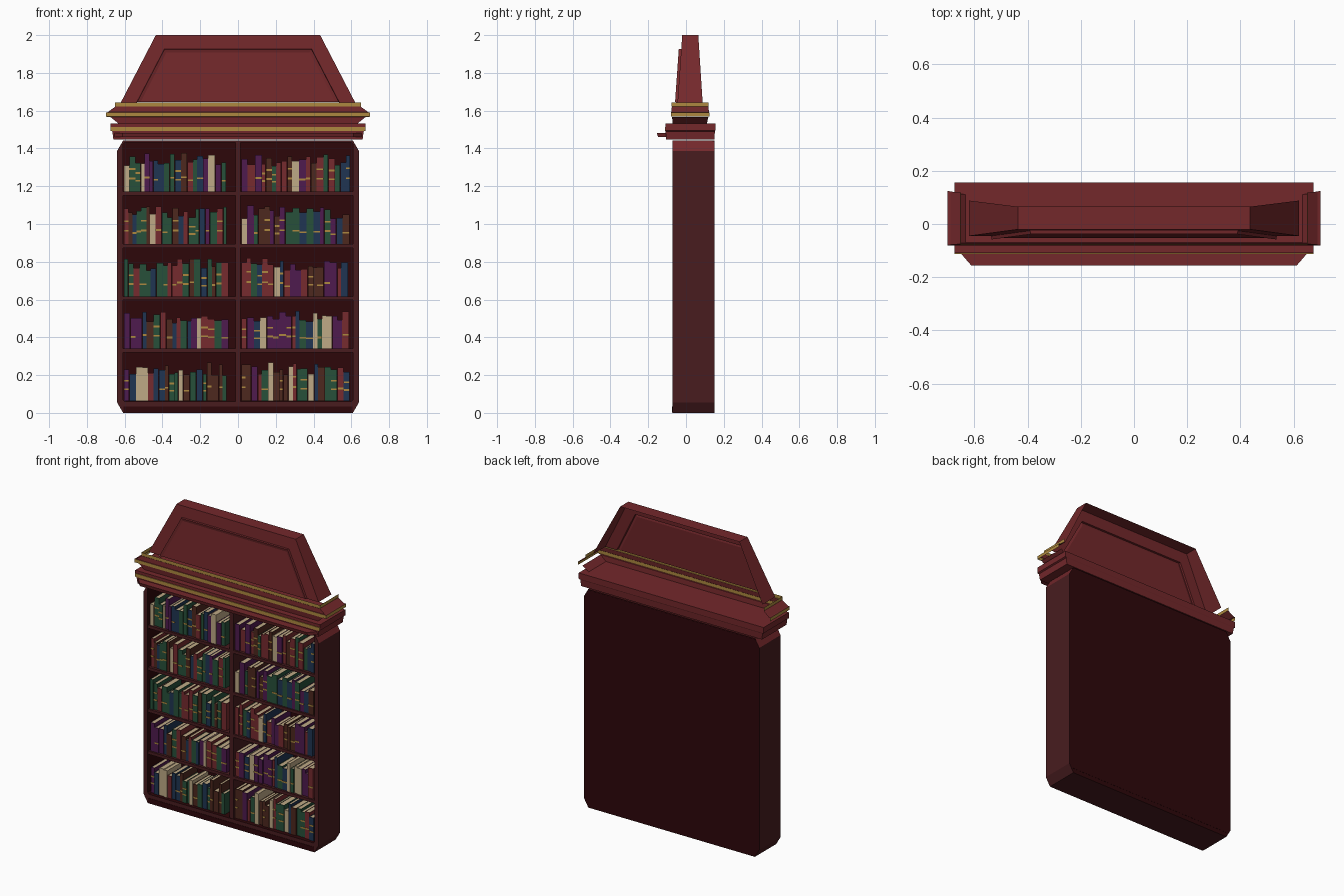
import bpy, bmesh, random

if "Cube" in bpy.data.objects:
    bpy.data.objects.remove(bpy.data.objects["Cube"])
random.seed(11)

COLOURS = {
    "crown_red": (0.172, 0.021, 0.024), "frame_brown": (0.065, 0.0115, 0.0135),
    "interior_maroon": (0.027, 0.002, 0.003), "gold_trim": (0.42, 0.25, 0.05),
    "book_red": (0.18, 0.024, 0.028), "book_green": (0.02, 0.08, 0.042),
    "book_navy": (0.014, 0.035, 0.085), "book_purple": (0.078, 0.011, 0.078),
    "book_brown": (0.075, 0.021, 0.013), "paper_cream": (0.52, 0.40, 0.24)}
MATS = []
for n, c in COLOURS.items():
    m = bpy.data.materials.new(n)
    m.diffuse_color = (*c, 1)
    m.use_nodes = True
    m.node_tree.nodes["Principled BSDF"].inputs["Base Color"].default_value = m.diffuse_color
    MATS.append(m)
RED, BROWN, MAROON, GOLD, B_RED, B_GREEN, B_NAVY, B_PURPLE, B_BROWN, CREAM = range(10)


def finish(bm, name, recalc=True):
    if recalc:
        bmesh.ops.recalc_face_normals(bm, faces=bm.faces)
    me = bpy.data.meshes.new(name)
    bm.to_mesh(me)
    bm.free()
    for m in MATS:
        me.materials.append(m)
    ob = bpy.data.objects.new(name, me)
    bpy.context.collection.objects.link(ob)
    return ob


def bridge(bm, a, b, mat):
    for i in range(len(a)):
        j = (i + 1) % len(a)
        f = bm.faces.new((a[i], a[j], b[j], b[i]))
        f.material_index = mat(i) if callable(mat) else mat


def add_box(bm, x0, x1, y0, y1, z0, z1, mat):
    r = [[bm.verts.new(p) for p in ((x0, y0, z), (x1, y0, z), (x1, y1, z), (x0, y1, z))] for z in (z0, z1)]
    bridge(bm, r[0], r[1], mat)
    for q in r:
        bm.faces.new(q).material_index = mat


def box(name, *args):
    bm = bmesh.new()
    add_box(bm, *args)
    return finish(bm, name)


def loft(rings, mats):
    """Stack rectangles (half width, y0, y1, z), one colour per step."""
    bm = bmesh.new()
    vs = [[bm.verts.new(p) for p in ((-h, a, z), (h, a, z), (h, b, z), (-h, b, z))] for h, a, b, z in rings]
    for r, s, m in zip(vs, vs[1:], mats):
        bridge(bm, r, s, m)
    bm.faces.new(vs[0]).material_index = mats[0]
    bm.faces.new(vs[-1]).material_index = mats[-1]
    bmesh.ops.recalc_face_normals(bm, faces=bm.faces)
    return bm


def open_up(bm, keep_top=False):
    """Remove the back and the caps, leaving a shell."""
    back = [f for f in bm.faces if all(v.co.y > 0.03 for v in f.verts)]
    caps = [f for f in bm.faces if f.normal.z < -0.99 or (f.normal.z > 0.99 and not keep_top)]
    bmesh.ops.delete(bm, geom=list(set(back + caps)), context='FACES')


def octagon(w, c, z0, z1, d):
    return [(-c, z0), (c, z0), (w, z0 + d), (w, z1 - d), (c, z1), (-c, z1), (-w, z1 - d), (-w, z0 + d)]


# Cabinet shell: chamfered ring, red on the upper chamfers
bm = bmesh.new()
F, B = -0.072, 0.15
outer, inner = octagon(0.64, 0.608, 0, 1.442, 0.055), octagon(0.61, 0.60, 0.06, 1.432, 0.01)
of, ob_, nf, nb = [[bm.verts.new((x, y, z)) for x, z in pts]
                   for pts, y in ((outer, F), (outer, B), (inner, F), (inner, B))]
bridge(bm, of, ob_, lambda i: RED if i in (3, 4, 5) else BROWN)
bridge(bm, nf, nb, MAROON)
bridge(bm, of, nf, BROWN)
bridge(bm, ob_, nb, MAROON)
finish(bm, "cabinet_frame")
box("back_panel", -0.612, 0.612, 0.14, 0.151, 0.03, 1.436, MAROON)
box("kick_plate", -0.605, 0.605, F - 0.002, F, 0.003, 0.035, MAROON)
box("centre_divider", -0.013, 0.013, F + 0.004, 0.14, 0.06, 1.432, BROWN)

# Shelves
PITCH, BASE = 0.277, 0.063
for k in range(1, 5):
    z = BASE + k * PITCH
    box("shelf", -0.61, 0.61, F + 0.006, 0.14, z - 0.02, z, BROWN)


# Books: spine, two boards, page block and gold bands
def add_book(bm, x, w, z, h, y, d, mat, bands):
    x1 = x + w
    add_box(bm, x, x1, y, y + 0.004, z, z + h, mat)
    add_box(bm, x, x + 0.002, y + 0.004, y + d, z, z + h, mat)
    add_box(bm, x1 - 0.002, x1, y + 0.004, y + d, z, z + h, mat)
    add_box(bm, x + 0.002, x1 - 0.002, y + 0.004, y + d - 0.003, z + 0.002, z + h - 0.002, CREAM)
    for t in bands:
        add_box(bm, x, x1, y - 0.002, y, z + h * t, z + h * t + 0.009, GOLD)


COVERS = [B_RED, B_GREEN, B_NAVY, B_PURPLE, B_BROWN] * 2 + [B_GREEN, CREAM]
for k in range(5):
    for start, end in ((-0.603, -0.05), (0.018, 0.595)):
        bm = bmesh.new()
        x = start
        while x < end - 0.018:
            w = min(random.uniform(0.018, 0.038), end - x)
            mat = random.choice(COVERS)
            bands = () if mat == CREAM else random.choice(((), (), (0.35,), (0.35, 0.62)))
            add_book(bm, x, w, BASE + k * PITCH, random.uniform(0.135, 0.205),
                     random.uniform(-0.058, -0.045), random.uniform(0.15, 0.17), mat, bands)
            x += w + 0.001
        finish(bm, "book_row")

# Lower cornice with projecting front ledge
finish(loft([(0.66, -0.105, 0.15, 1.448), (0.665, -0.108, 0.153, 1.49), (0.675, -0.108, 0.155, 1.495),
             (0.675, -0.108, 0.155, 1.533)], [RED] * 3), "lower_cornice")
box("lower_gold_strip", -0.675, 0.675, -0.112, -0.108, 1.492, 1.514, GOLD)
bm = bmesh.new()
lo, hi = [[bm.verts.new((x, y, z)) for x, y in ((-0.655, -0.105), (-0.612, t), (0.612, t), (0.655, -0.105))]
          for z, t in ((1.46, -0.148), (1.483, -0.155))]
bridge(bm, lo, hi, RED)
bm.faces.new(lo)
bm.faces.new(hi)
finish(bm, "front_ledge")

# Upper moulding with two gold bands, open at the back
bm = loft([(0.63, -0.07, 0.11, 1.53), (0.675, -0.074, 0.118, 1.566), (0.70, -0.08, 0.125, 1.568),
           (0.70, -0.08, 0.125, 1.59), (0.69, -0.078, 0.122, 1.592), (0.65, -0.075, 0.118, 1.621),
           (0.652, -0.077, 0.119, 1.623), (0.652, -0.077, 0.119, 1.644), (0.62, -0.05, 0.09, 1.646)],
          [RED, RED, GOLD, RED, RED, GOLD, GOLD, RED])
open_up(bm)
finish(bm, "upper_moulding", False)

# Tapered pediment with raised front panel, open at the back
bm = loft([(0.62, -0.045, 0.088, 1.644), (0.435, -0.02, 0.065, 2.0)], [RED])
open_up(bm, True)
face = min(bm.faces, key=lambda f: f.normal.y)
for t, d in ((0.074, 0), (0.002, 0.013), (0.016, -0.005)):
    bmesh.ops.inset_region(bm, faces=[face], thickness=t, depth=d, use_even_offset=True)
finish(bm, "pediment", False)
